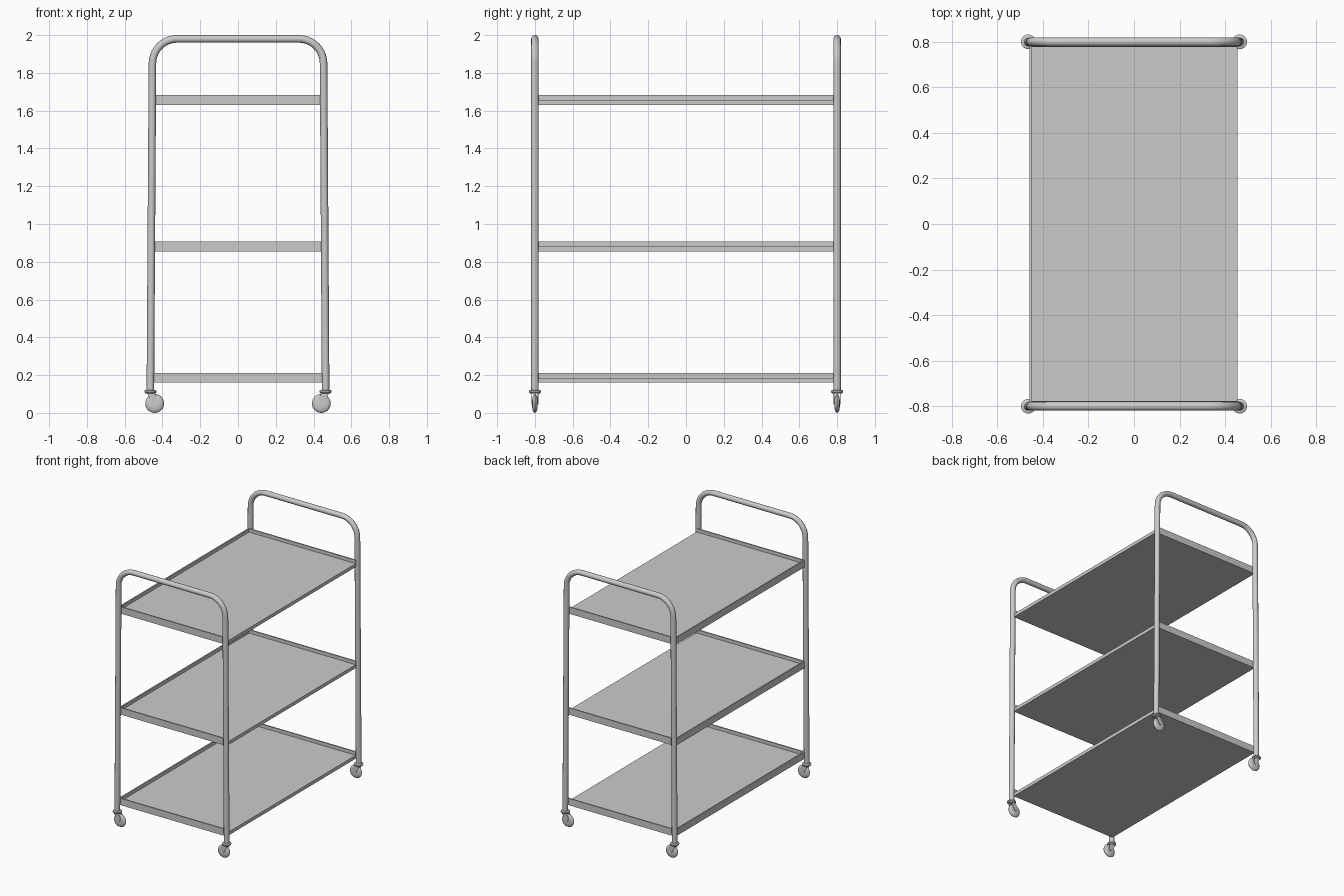
import bpy, bmesh, math
from mathutils import Matrix, Vector

if "Cube" in bpy.data.objects:
    bpy.data.objects.remove(bpy.data.objects["Cube"])


def add_mesh(name, bm, smooth=False):
    bmesh.ops.recalc_face_normals(bm, faces=bm.faces)
    me = bpy.data.meshes.new(name)
    bm.to_mesh(me)
    bm.free()
    ob = bpy.data.objects.new(name, me)
    bpy.context.collection.objects.link(ob)
    if smooth:
        shade(ob)
    return ob


def select(ob):
    bpy.ops.object.select_all(action='DESELECT')
    ob.select_set(True)
    bpy.context.view_layer.objects.active = ob


def shade(ob):
    select(ob)
    bpy.ops.object.shade_smooth_by_angle(angle=math.radians(35))


def box(bm, x0, x1, y0, y1, z0, z1):
    m = Matrix.Translation(((x0 + x1) / 2, (y0 + y1) / 2, (z0 + z1) / 2))
    m = m @ Matrix.Diagonal((x1 - x0, y1 - y0, z1 - z0, 1))
    bmesh.ops.create_cube(bm, size=1, matrix=m)


def prism(bm, pts, y0, y1):
    # extrude an x-z outline along y
    f = bm.faces.new([bm.verts.new((x, y0, z)) for x, z in pts])
    ext = bmesh.ops.extrude_face_region(bm, geom=[f])
    bmesh.ops.translate(bm, vec=(0, y1 - y0, 0),
                        verts=[v for v in ext['geom'] if isinstance(v, bmesh.types.BMVert)])


def lathe(name, profile, axis, centre, steps=28):
    # profile of (radius, height) points spun around an axis
    bm = bmesh.new()
    rot = Vector((0, 0, 1)).rotation_difference(Vector(axis)).to_matrix()
    c = Vector(centre)
    vs = [bm.verts.new(c + rot @ Vector((r, 0, h))) for r, h in profile]
    es = [bm.edges.new(p) for p in zip(vs, vs[1:])]
    bmesh.ops.spin(bm, geom=vs + es, cent=c, axis=axis, angle=math.tau, steps=steps)
    bmesh.ops.remove_doubles(bm, verts=bm.verts, dist=1e-5)
    return add_mesh(name, bm, True)


# Bent tube end frames, legs splayed slightly toward the floor
TOP_X, FOOT_X, TOP_Z, BEND = 0.453, 0.464, 1.98, 0.13
right = [(FOOT_X, 0.115)]
for i in range(11):
    a = math.pi / 2 * i / 10
    right.append((TOP_X - BEND + BEND * math.cos(a), TOP_Z - BEND + BEND * math.sin(a)))
path = right + [(-x, z) for x, z in reversed(right)]
for end, y in (("front", -0.8), ("back", 0.8)):
    cu = bpy.data.curves.new(end + "_tube_frame", 'CURVE')
    cu.dimensions = '3D'
    cu.bevel_depth = 0.02
    cu.bevel_resolution = 4
    cu.use_fill_caps = True
    sp = cu.splines.new('POLY')
    sp.points.add(len(path) - 1)
    for p, (x, z) in zip(sp.points, path):
        p.co = (x, y, z, 1)
    ob = bpy.data.objects.new(end + "_tube_frame", cu)
    bpy.context.collection.objects.link(ob)
    select(ob)
    bpy.ops.object.convert(target='MESH')
    shade(bpy.context.object)

# Shelves: tray floor with a raised lip on three sides, open on the right
X0, X1, Y, T = -0.46, 0.455, 0.787, 0.01
for name, z in (("bottom", 0.16), ("middle", 0.855), ("top", 1.63)):
    bm = bmesh.new()
    outline = [(X0, -Y), (X1, -Y), (X1, Y), (X0, Y)]
    box(bm, X0, X1, -Y, Y, z, z + 0.026)
    box(bm, X0, X0 + T, -Y, Y, z + 0.026, z + 0.052)
    for s in (-1, 1):
        a, b = sorted((s * Y, s * (Y - T)))
        box(bm, X0 + T, X1, a, b, z + 0.026, z + 0.052)
    add_mesh(name + "_shelf", bm)

# Casters: collar, fork and rounded wheel, trailing toward the middle
for sx in (-1, 1):
    for sy in (-1, 1):
        tag = ("left" if sx < 0 else "right") + ("_front" if sy < 0 else "_back")
        x, y = sx * FOOT_X, sy * 0.8
        wx = sx * 0.441
        lathe(tag + "_caster_collar",
              [(0, 0.102), (0.024, 0.102), (0.032, 0.109), (0.032, 0.117), (0.026, 0.121), (0, 0.121)],
              (0, 0, 1), (x, y, 0))
        lathe(tag + "_caster_wheel",
              [(0, -0.014), (0.02, -0.014), (0.036, -0.012), (0.046, -0.007), (0.05, 0),
               (0.046, 0.007), (0.036, 0.012), (0.02, 0.014), (0, 0.014)],
              (0, 1, 0), (wx, y, 0.05))
        bm = bmesh.new()
        side = [(x + sx * 0.018, 0.104), (wx + sx * 0.009, 0.045),
                (wx - sx * 0.007, 0.045), (x - sx * 0.042, 0.075), (x - sx * 0.022, 0.104)]
        side[3] = (wx - sx * 0.016, 0.075)
        for s in (-1, 1):
            prism(bm, side, y + s * 0.0145, y + s * 0.0185)
        add_mesh(tag + "_caster_fork", bm)
